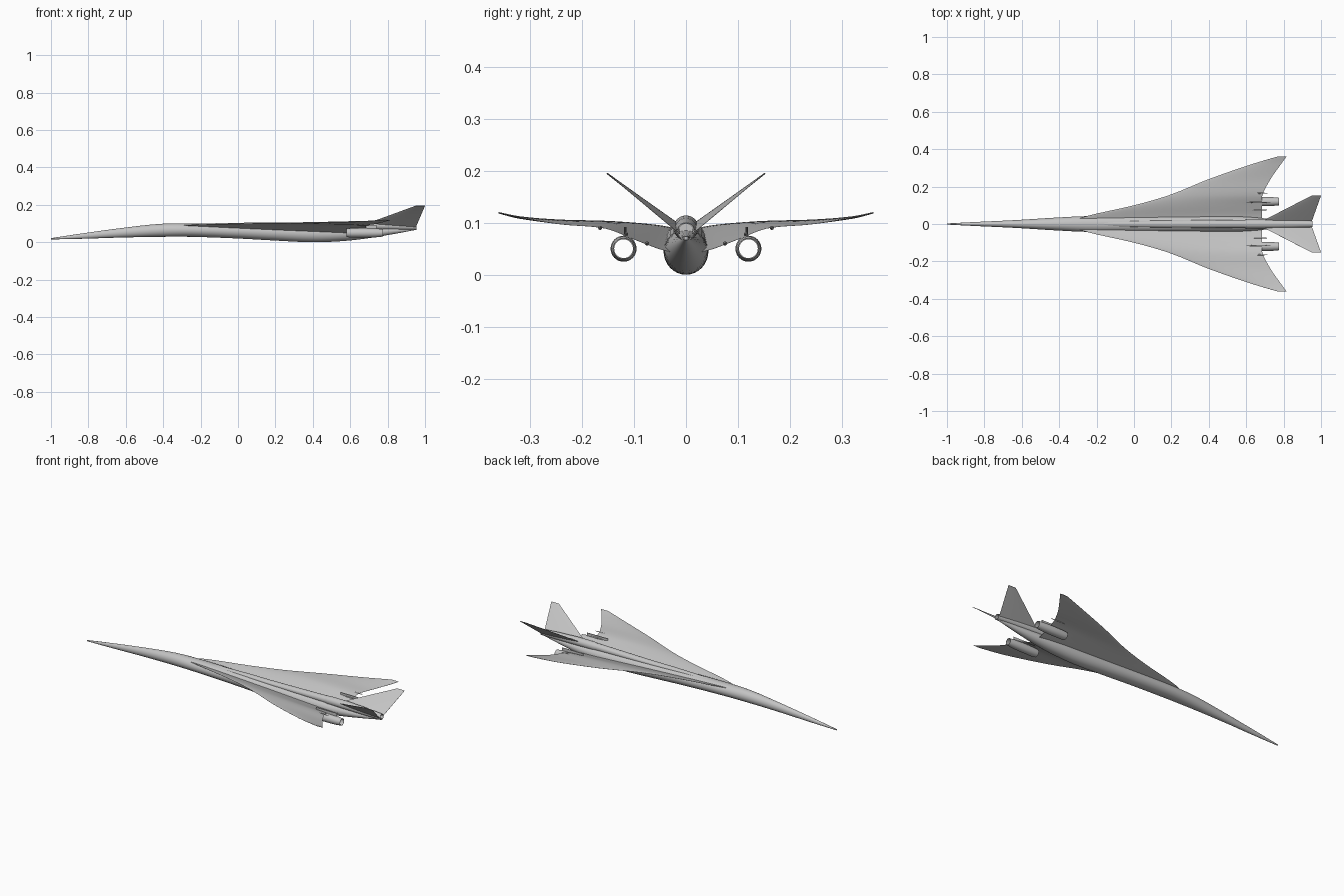
import bpy, bmesh
from math import sin, cos, pi, radians

cube = bpy.data.objects.get("Cube")
if cube:
    bpy.data.objects.remove(cube)

paint = bpy.data.materials.new("light grey paint")
paint.use_nodes = True
GREY = (0.55, 0.55, 0.55, 1)
paint.diffuse_color = GREY
paint.node_tree.nodes["Principled BSDF"].inputs["Base Color"].default_value = GREY


def loft(name, rings, wrap=False, angle=40):
    """Skin a list of closed rings; cap the ends unless the skin wraps round."""
    bm = bmesh.new()
    loops = [[bm.verts.new(p) for p in ring] for ring in rings]
    n = len(loops[0])
    for a, b in zip(loops, loops[1:] + (loops[:1] if wrap else [])):
        for i in range(n):
            bm.faces.new((a[i], a[(i + 1) % n], b[(i + 1) % n], b[i]))
    if not wrap:
        bm.faces.new(loops[0])
        bm.faces.new(loops[-1])
    bmesh.ops.recalc_face_normals(bm, faces=bm.faces)
    mesh = bpy.data.meshes.new(name)
    bm.to_mesh(mesh)
    bm.free()
    obj = bpy.data.objects.new(name, mesh)
    bpy.context.collection.objects.link(obj)
    mesh.materials.append(paint)
    bpy.ops.object.select_all(action='DESELECT')
    obj.select_set(True)
    bpy.context.view_layer.objects.active = obj
    bpy.ops.object.shade_smooth_by_angle(angle=radians(angle))
    return obj


def resample(rows, steps):
    """Smooth curve through the rows, first column kept as the parameter."""
    out = []
    for k in range(len(rows) - 1):
        p1, p2 = rows[k], rows[k + 1]
        p0, p3 = rows[max(k - 1, 0)], rows[min(k + 2, len(rows) - 1)]
        h = p2[0] - p1[0]
        for s in range(steps):
            t = s / steps
            row = [p1[0] + h * t]
            for c in range(1, len(p1)):
                m1 = (p2[c] - p0[c]) / (p2[0] - p0[0]) * h
                m2 = (p3[c] - p1[c]) / (p3[0] - p1[0]) * h
                row.append((2*t**3 - 3*t*t + 1) * p1[c] + (t**3 - 2*t*t + t) * m1
                           + (3*t*t - 2*t**3) * p2[c] + (t**3 - t*t) * m2)
            out.append(row)
    return out + [list(rows[-1])]


def ellipse(x, y, z, ry, rz, n=32):
    return [(x, y + ry * cos(2 * pi * i / n), z + rz * sin(2 * pi * i / n)) for i in range(n)]


def section(x0, z0, x1, z1, y, thick, n=14, normal=(0, 0, 1)):
    """Thin streamlined section from leading edge to trailing edge."""
    def point(t, side):
        h = side * thick * 1.3 * (t ** 0.5) * (1 - t) + side * 0.0004
        return (x0 + (x1 - x0) * t + normal[0] * h, y + normal[1] * h,
                z0 + (z1 - z0) * t + normal[2] * h)
    ts = [(i / n) ** 1.5 for i in range(n + 1)]
    return [point(t, 1) for t in ts] + [point(t, -1) for t in reversed(ts)]


def tube(name, y, profile, wall):
    """Hollow nacelle open at both ends; profile rows are x, z, radius."""
    outer = [ellipse(x, y, z, r, r) for x, z, r in profile]
    inner = [ellipse(x, y, z, r - wall, r - wall) for x, z, r in reversed(profile)]
    return loft(name, outer + inner, wrap=True)


# Fuselage: x, half width, bottom, top
body = [(-1, .003, .015, .022), (-.82, .012, .019, .049), (-.63, .021, .025, .075),
        (-.42, .034, .029, .098), (-.25, .042, .029, .101), (0, .043, .02, .098),
        (.2, .043, .009, .094), (.4, .043, 0, .09), (.57, .04, .007, .086),
        (.7, .03, .022, .08), (.85, .015, .047, .076), (.95, .004, .066, .074)]
loft("fuselage", [ellipse(x, 0, (b + t) / 2, w, (t - b) / 2)
                  for x, w, b, t in resample(body, 4)])

# Dorsal spine leading back to the centre engine
spine = [(-.3, .004, .004), (-.1, .014, .01), (.3, .02, .016), (.6, .022, .022)]
loft("dorsal_spine", [ellipse(x, 0, .09 if x > .1 else .092, w, h, 20)
                      for x, w, h in resample(spine, 4)])

# Wing stations: y, leading x, leading z, trailing x, trailing z, thickness
wing = [(0, -.36, .083, .685, .04, .008), (.043, -.25, .093, .685, .047, .008),
        (.1, 0, .099, .685, .068, .008), (.155, .19, .102, .687, .089, .007),
        (.24, .4, .104, .73, .097, .006), (.32, .63, .11, .786, .11, .004),
        (.36, .765, .119, .815, .119, .002)]
stations = resample(wing, 4)

# V tail panel corners: x, y, z for root and tip edges
ROOT = ((.69, .018, .1), (.95, .012, .078))
TIP = ((.95, .152, .195), (1, .152, .195))

for side, word in ((1, "left"), (-1, "right")):
    loft(word + "_wing", [section(x0, z0, x1, z1, side * y, t)
                          for y, x0, z0, x1, z1, t in stations])

    # Under-wing engine with its pylon
    tube(word + "_engine", side * .12, [(.58, .05, .022), (.6, .05, .0245), (.68, .05, .025),
                                        (.74, .05, .0235), (.775, .05, .02)], .002)
    loft(word + "_pylon", [section(.6, z, .74, z, side * .117, .004, 8, (0, 1, 0))
                           for z in (.073, .083, .092)])

    # Flap track fairings at the trailing edge
    for y, z in ((.075, .06), (.115, .078), (.165, .09)):
        loft(word + "_flap_fairing", [ellipse(x, side * y, z, r, r, 10)
                                      for x, r in ((.62, .001), (.67, .004), (.715, .001))])

    # Outward canted tail panel
    rings = []
    for k in range(5):
        s = k / 4
        a, b = [[r + (t - r) * s for r, t in zip(ROOT[e], TIP[e])] for e in (0, 1)]
        ring = section(a[0], a[2], b[0], b[2], 0, .005 - .003 * s, 10, (0, -.58 * side, .81))
        # Slide each point sideways along the chord
        rings.append([(x, y + side * (a[1] + (b[1] - a[1]) * (x - a[0]) / (b[0] - a[0])), z)
                      for x, y, z in ring])
    loft(word + "_tail_panel", rings)

# Centre engine above the tail cone
tube("centre_engine", 0, [(.59, .09, .022), (.61, .09, .024), (.72, .09, .024),
                          (.84, .087, .0215), (.955, .083, .017)], .002)
